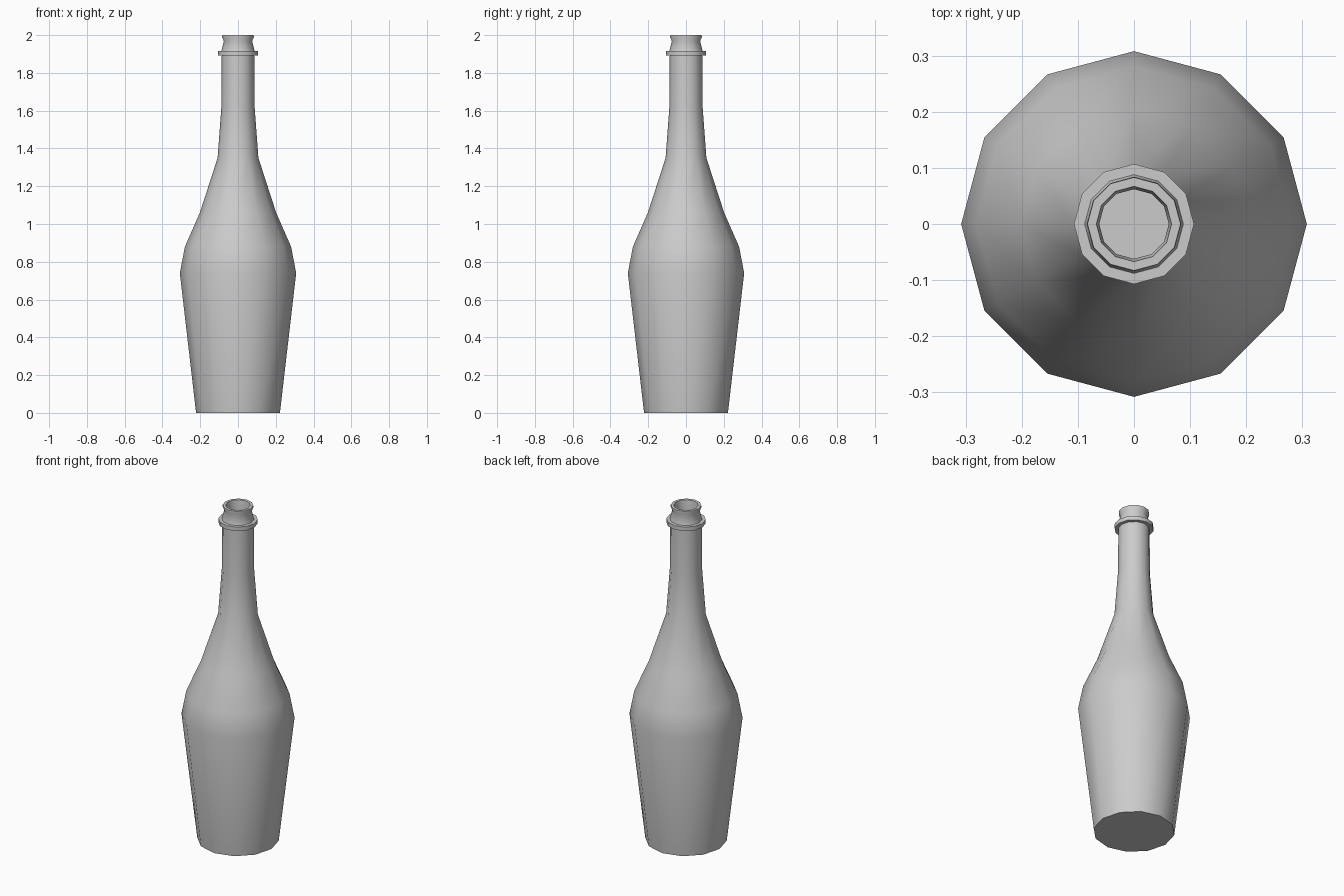
import bpy, bmesh, math

if "Cube" in bpy.data.objects:
    bpy.data.objects.remove(bpy.data.objects["Cube"])

SIDES = 12


def lathe(name, profile, closed=False):
    """Spin a (radius, height) profile round z; radius 0 at an end caps it with one flat face."""
    bm = bmesh.new()
    rings = []
    for r, z in profile:
        rings.append([bm.verts.new((r * math.cos(math.tau * i / SIDES),
                                    r * math.sin(math.tau * i / SIDES), z))
                      for i in range(SIDES)])
    pairs = list(zip(rings, rings[1:]))
    if closed:
        pairs.append((rings[-1], rings[0]))
    for a, b in pairs:
        for i in range(SIDES):
            j = (i + 1) % SIDES
            bm.faces.new((a[i], a[j], b[j], b[i]))
    if not closed:
        bm.faces.new(rings[0])
        bm.faces.new(rings[-1])
    bmesh.ops.recalc_face_normals(bm, faces=bm.faces)
    mesh = bpy.data.meshes.new(name)
    bm.to_mesh(mesh)
    bm.free()
    obj = bpy.data.objects.new(name, mesh)
    bpy.context.collection.objects.link(obj)
    bpy.ops.object.select_all(action='DESELECT')
    obj.select_set(True)
    bpy.context.view_layer.objects.active = obj
    bpy.ops.object.shade_smooth_by_angle(angle=math.radians(40))
    return obj


# Bottle: base, body, shoulder, neck, collar, flared lip and recessed mouth
lathe("bottle", [
    (0.222, 0.0), (0.308, 0.74), (0.281, 0.88), (0.202, 1.06),   # body and shoulder
    (0.108, 1.35), (0.088, 1.62), (0.086, 1.893),                # neck
    (0.107, 1.893), (0.107, 1.917), (0.088, 1.917),              # collar
    (0.075, 1.968), (0.084, 1.99), (0.083, 2.0),                 # lip
    (0.067, 2.0), (0.062, 1.96), (0.062, 1.85),                  # mouth
])
